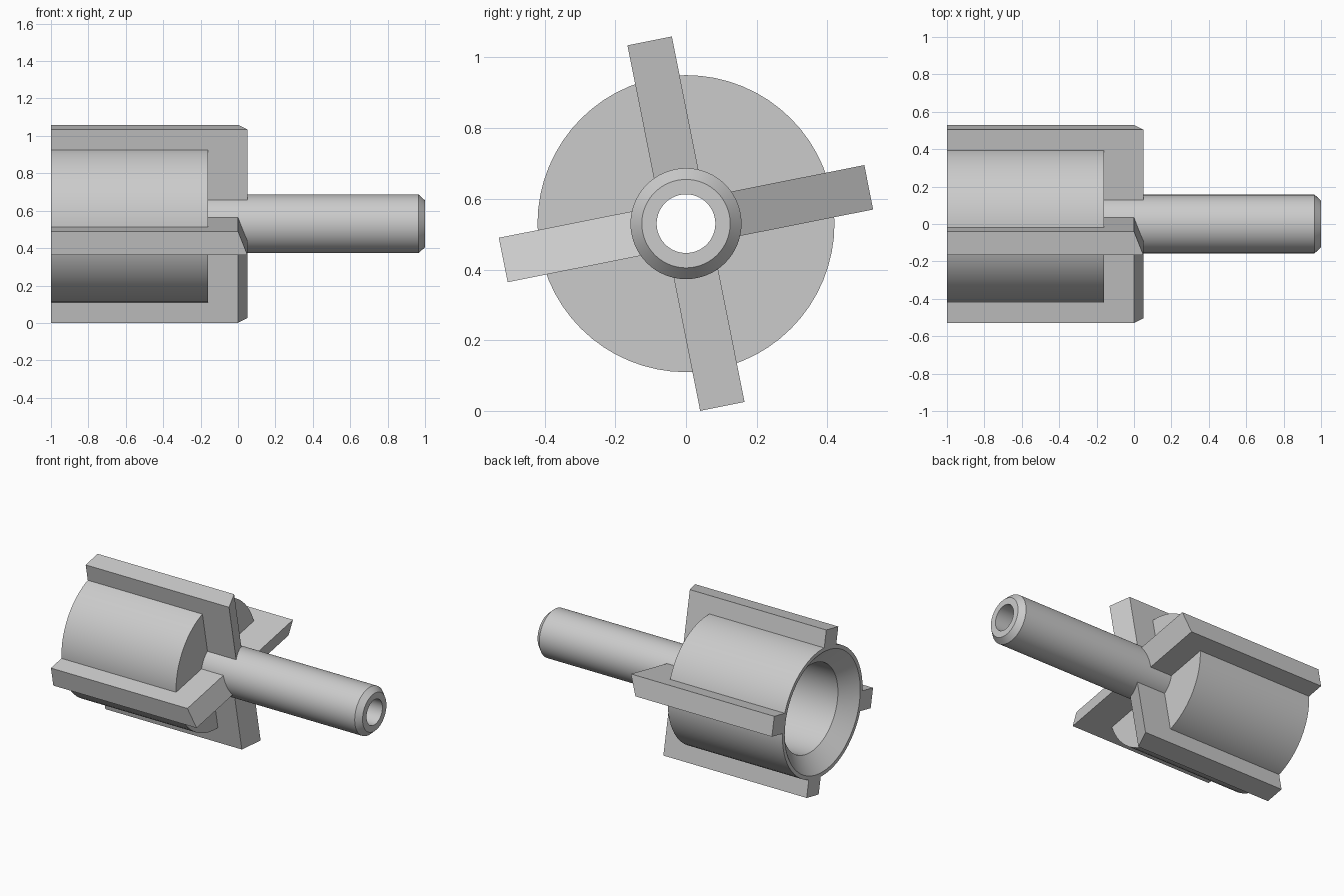
import bpy, bmesh, math
from mathutils import Matrix, Vector

if "Cube" in bpy.data.objects:
    bpy.data.objects.remove(bpy.data.objects["Cube"])

AXIS_Z = 0.53
SEGMENTS = 64


def finish(bm, name):
    bmesh.ops.recalc_face_normals(bm, faces=bm.faces[:])
    mesh = bpy.data.meshes.new(name)
    bm.to_mesh(mesh)
    bm.free()
    obj = bpy.data.objects.new(name, mesh)
    obj.location.z = AXIS_Z
    bpy.context.collection.objects.link(obj)
    return obj


def lathe(name, profile):
    """Revolve a closed (x, radius) profile around the x axis."""
    bm = bmesh.new()
    rings = []
    for i in range(SEGMENTS):
        a = 2 * math.pi * i / SEGMENTS
        rings.append([bm.verts.new((x, r * math.cos(a), r * math.sin(a))) for x, r in profile])
    n = len(profile)
    for i in range(SEGMENTS):
        p, q = rings[i], rings[(i + 1) % SEGMENTS]
        for j in range(n):
            k = (j + 1) % n
            bm.faces.new((p[j], p[k], q[k], q[j]))
    obj = finish(bm, name)
    bpy.ops.object.select_all(action='DESELECT')
    obj.select_set(True)
    bpy.context.view_layer.objects.active = obj
    bpy.ops.object.shade_smooth_by_angle(angle=math.radians(30))
    return obj


def fin(name, angle):
    """L-shaped radial plate whose nose is cut at a slant."""
    bm = bmesh.new()
    rot = Matrix.Rotation(angle, 3, 'X')
    sides = []
    for y, nose in ((0.064, 0.0), (-0.064, 0.05)):
        outline = [(-1, 0.414), (-1, 0.527), (nose, 0.527),
                   (nose, 0.14), (-0.18, 0.14), (-0.18, 0.414)]
        sides.append([bm.verts.new(rot @ Vector((x, y, r))) for x, r in outline])
    a, b = sides
    bm.faces.new(a)
    bm.faces.new(b[::-1])
    for i in range(len(a)):
        j = (i + 1) % len(a)
        bm.faces.new((a[i], b[i], b[j], a[j]))
    return finish(bm, name)


# Hollow drum with countersunk mouth, and the bored shaft
lathe("drum_and_shaft", [
    (-1, 0.395), (-1, 0.42), (-0.16, 0.42), (-0.16, 0.157),
    (0.965, 0.157), (1, 0.125), (1, 0.083),
    (-0.26, 0.083), (-0.26, 0.29), (-0.91, 0.29)])

# Four fins around the drum
for i in range(4):
    fin(f"fin_{i + 1}", math.radians(11.25 + 90 * i))
